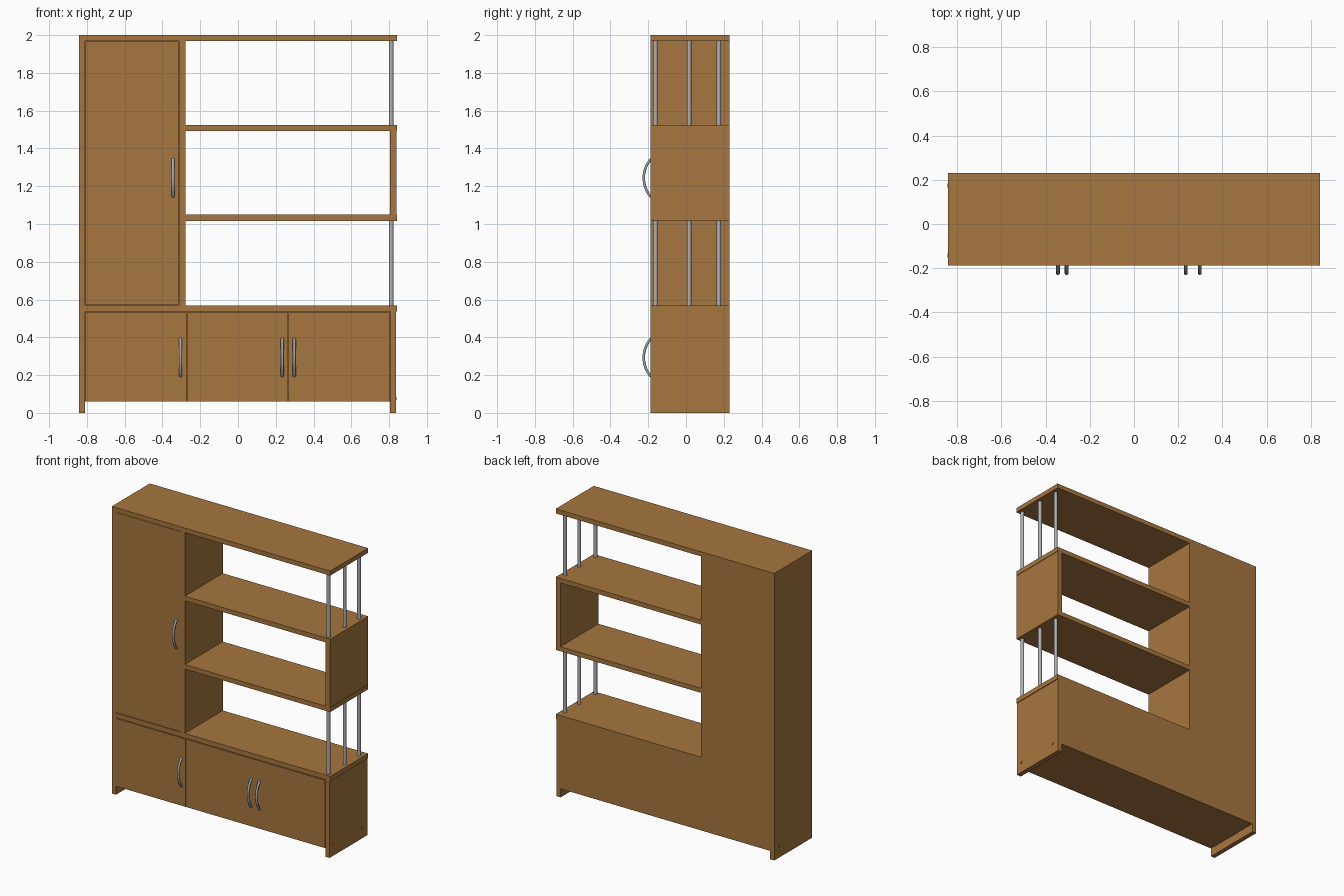
import bpy, math
from mathutils import Matrix

if "Cube" in bpy.data.objects:
    bpy.data.objects.remove(bpy.data.objects["Cube"])


def material(name, rgb):
    m = bpy.data.materials.new(name)
    m.diffuse_color = (*rgb, 1)
    m.use_nodes = True
    m.node_tree.nodes["Principled BSDF"].inputs["Base Color"].default_value = m.diffuse_color
    return m


WOOD = material("warm wood", (0.38, 0.18, 0.05))
STEEL = material("brushed steel", (0.43, 0.43, 0.45))
HANDLE = material("handle grey", (0.36, 0.38, 0.42))

F, B = -0.187, 0.231      # front and back planes of the carcass
T = 0.03                  # door and back panel thickness


def board(name, x0, x1, z0, z1, y0=F, y1=B):
    bpy.ops.mesh.primitive_cube_add(size=1)
    o = bpy.context.object
    o.name = name
    o.data.transform(Matrix.Translation(((x0 + x1) / 2, (y0 + y1) / 2, (z0 + z1) / 2))
                     @ Matrix.Diagonal((x1 - x0, y1 - y0, z1 - z0, 1)))
    o.data.materials.append(WOOD)
    return o


def cylinder(name, r, depth, loc, mat, rot=(0, 0, 0)):
    bpy.ops.mesh.primitive_cylinder_add(vertices=24, radius=r, depth=depth,
                                        location=loc, rotation=rot)
    o = bpy.context.object
    o.name = name
    o.data.materials.append(mat)
    bpy.ops.object.shade_smooth_by_angle(angle=math.radians(40))
    return o


# carcass panels
board("left_side_panel", -0.842, -0.81, 0, 2)
board("lower_right_panel", 0.804, 0.837, 0, 0.536)
board("middle_right_panel", 0.806, 0.839, 1.049, 1.493)
board("tall_cabinet_partition", -0.312, -0.279, 0.569, 1.968)

# horizontal boards
board("top_board", -0.81, 0.842, 1.968, 2)
board("upper_shelf", -0.279, 0.842, 1.493, 1.525)
board("lower_shelf", -0.279, 0.842, 1.017, 1.049)
board("counter_board", -0.81, 0.842, 0.536, 0.569)
board("bottom_board", -0.81, 0.804, 0.059, 0.09, F + T)

# back panels
board("tall_back_panel", -0.81, -0.312, 0.569, 1.968, B - T, B)
board("lower_back_panel", -0.81, 0.804, 0.09, 0.536, B - T, B)

# doors
board("tall_door", -0.808, -0.314, 0.573, 1.966, F, F + T)
for i, (a, b) in enumerate([(-0.808, -0.273), (-0.27, 0.264), (0.267, 0.802)]):
    board(f"lower_door_{i + 1}", a, b, 0.059, 0.531, F, F + T)

# steel poles in two open bays
for z0, z1 in [(0.569, 1.017), (1.525, 1.968)]:
    for y in (-0.162, 0.016, 0.174):
        cylinder("shelf_pole", 0.012, z1 - z0, (0.811, y, (z0 + z1) / 2), STEEL)

# dowel caps near the feet
for y in (-0.143, 0.174):
    cylinder("dowel_cap_right", 0.009, 0.01, (0.835, y, 0.076), WOOD, (0, math.pi / 2, 0))
    cylinder("dowel_cap_left", 0.009, 0.01, (-0.838, y, 0.076), WOOD, (0, math.pi / 2, 0))


# bowed handles
def handle(x, z, half=0.1, sag=0.0375, r=0.007):
    radius = (half * half + sag * sag) / (2 * sag)
    limit = math.asin(half / radius)
    cu = bpy.data.curves.new("handle_arc", 'CURVE')
    cu.dimensions = '3D'
    cu.bevel_depth = r
    cu.bevel_resolution = 3
    cu.use_fill_caps = True
    s = cu.splines.new('POLY')
    n = 20
    s.points.add(n)
    for i in range(n + 1):
        a = limit * (2 * i / n - 1)
        s.points[i].co = (0, -(radius * math.cos(a) - radius + sag), radius * math.sin(a), 1)
    o = bpy.data.objects.new("door_handle", cu)
    bpy.context.collection.objects.link(o)
    o.location = (x, F + 0.001, z)
    o.scale = (1.2, 1, 1)
    bpy.ops.object.select_all(action='DESELECT')
    o.select_set(True)
    bpy.context.view_layer.objects.active = o
    bpy.ops.object.convert(target='MESH')
    o = bpy.context.object
    o.data.materials.clear()
    o.data.materials.append(HANDLE)
    bpy.ops.object.shade_smooth_by_angle(angle=math.radians(50))


handle(-0.344, 1.244)
for hx in (-0.305, 0.234, 0.298):
    handle(hx, 0.293)
